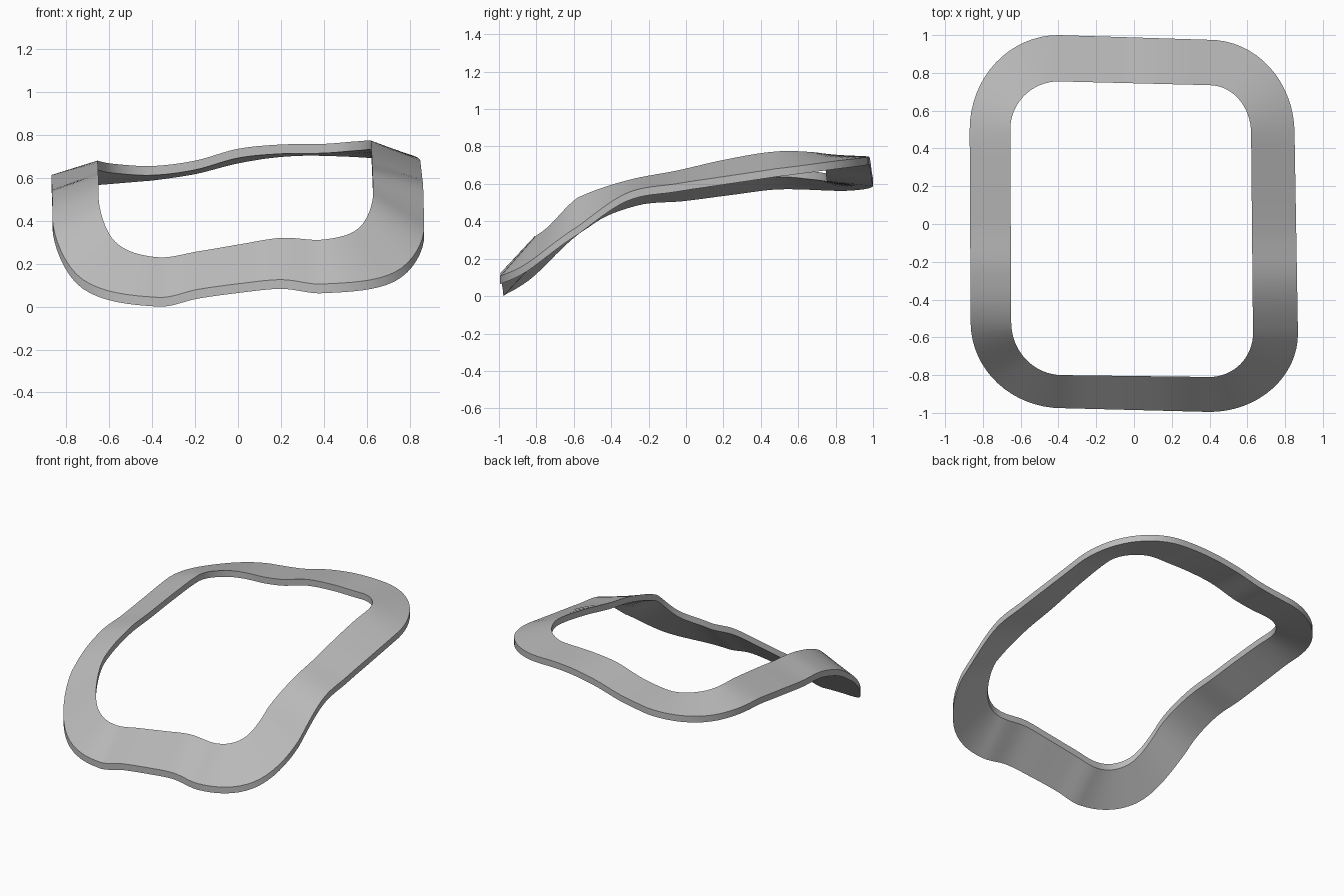
import bpy, bmesh, math
from mathutils import Vector

cube = bpy.data.objects.get("Cube")
if cube:
    bpy.data.objects.remove(cube, do_unlink=True)

THICKNESS = 0.043
STEPS = 8          # samples between two height knots

# Corners, counterclockwise: centre, outer radii, inner radii, start angle
CORNERS = [
    ((-.38, -.52), (.485, .455), (.27, .28), 180),
    ((.40, -.58), (.468, .415), (.23, .23), 270),
    ((.40, .48), (.45, .495), (.22, .255), 0),
    ((-.40, .50), (.47, .50), (.255, .255), 90),
]
# Top heights per corner (start, middle, end) and along the side that follows
OUTER_Z = [.41, .125, .043, .08, .107, .125, .105, .16, .37, .55, .60, .64,
           .68, .725, .745, .74, .71, .66, .63, .605, .613, .583, .55, .525]
INNER_Z = [.51, .30, .23, .257, .29, .32, .312, .365, .525, .618, .67, .73,
           .772, .77, .758, .755, .735, .68, .655, .665, .68, .66, .63, .60]


def arc_point(corner, ring, t):
    (cx, cy), start = corner[0], corner[3]
    rx, ry = corner[1 + ring]
    a = math.radians(start + 90 * t)
    return Vector((cx + rx * math.cos(a), cy + ry * math.sin(a)))


def plan_point(ring, u):
    """Rounded-rectangle plan; six knots cover one corner and one side."""
    i = int(u // 6) % 4
    v = u % 6
    if v <= 2:
        return arc_point(CORNERS[i], ring, v / 2)
    a = arc_point(CORNERS[i], ring, 1)
    b = arc_point(CORNERS[(i + 1) % 4], ring, 0)
    return a.lerp(b, (v - 2) / 4)


def height(knots, u):
    """Smooth closed curve through the knots."""
    i, t = int(u), u - int(u)
    a, b, c, d = (knots[(i + k) % len(knots)] for k in (-1, 0, 1, 2))
    return b + .5 * t * (c - a + t * (2*a - 5*b + 4*c - d + t * (3 * (b - c) + d - a)))


def top_point(ring, u):
    p = plan_point(ring, u)
    return Vector((p.x, p.y, height((OUTER_Z, INNER_Z)[ring], u)))


# Curved band: top edges swept round, with upright walls down to the underside
count = len(OUTER_Z) * STEPS
drop = Vector((0, 0, THICKNESS))

bm = bmesh.new()
sections = []
for k in range(count):
    o, i = (top_point(ring, k / STEPS) for ring in (0, 1))
    sections.append([bm.verts.new(p) for p in (o, i, i - drop, o - drop)])
for k in range(count):
    a, b = sections[k], sections[(k + 1) % count]
    for s in range(4):
        e = (s + 1) % 4
        bm.faces.new((a[s], b[s], b[e], a[e]))
bmesh.ops.recalc_face_normals(bm, faces=bm.faces)

# Stand the band on the ground
low = min(v.co.z for v in bm.verts)
bmesh.ops.translate(bm, verts=bm.verts, vec=(0, 0, -low))

mesh = bpy.data.meshes.new("curved_frame")
bm.to_mesh(mesh)
bm.free()
frame = bpy.data.objects.new("curved_frame", mesh)
bpy.context.collection.objects.link(frame)

grey = bpy.data.materials.new("plain grey")
grey.use_nodes = True
grey.diffuse_color = (.5, .5, .5, 1)
grey.node_tree.nodes["Principled BSDF"].inputs["Base Color"].default_value = (.5, .5, .5, 1)
mesh.materials.append(grey)

bpy.context.view_layer.objects.active = frame
frame.select_set(True)
bpy.ops.object.shade_smooth_by_angle(angle=math.radians(35))
